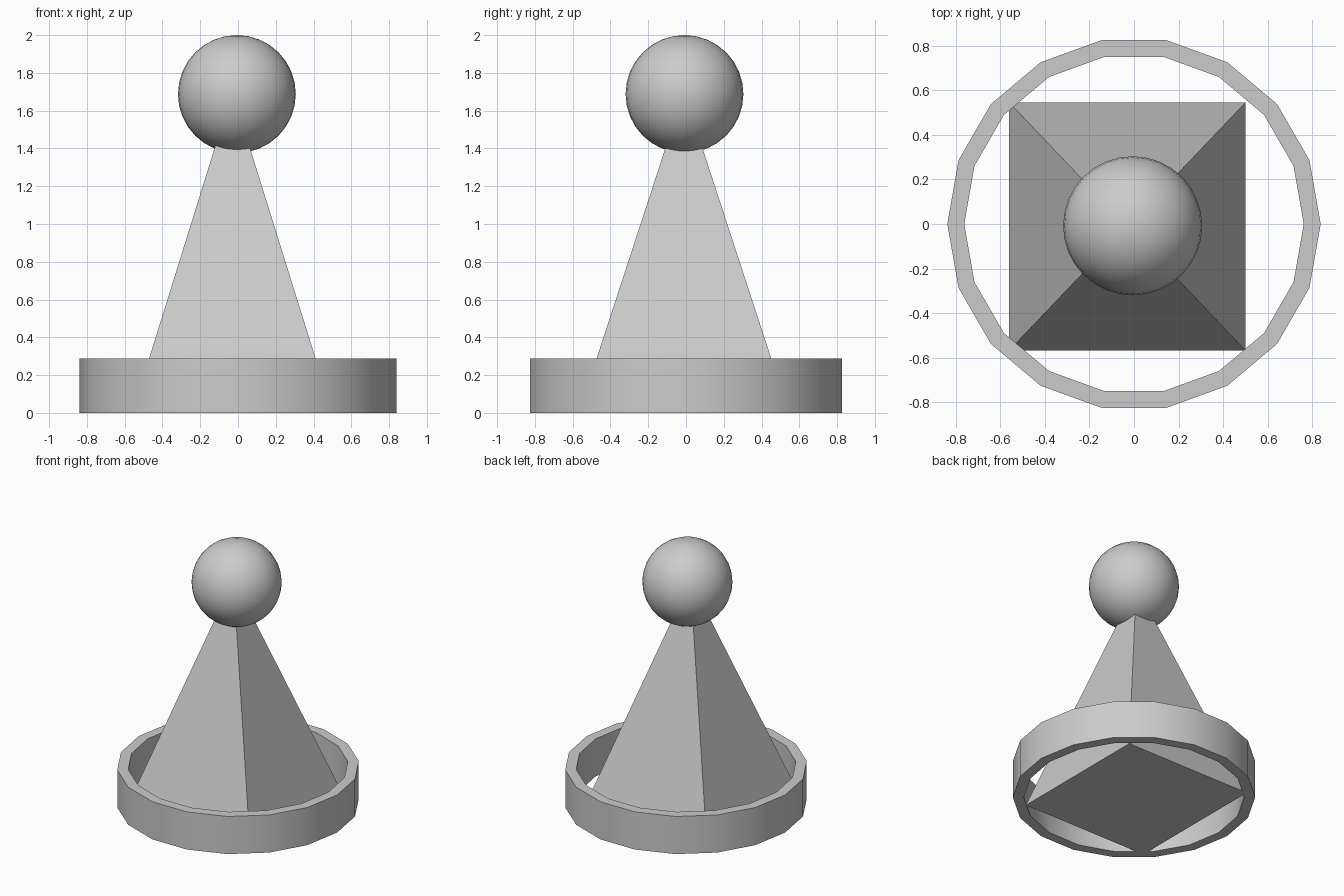
import bpy, bmesh, math

if "Cube" in bpy.data.objects:
    bpy.data.objects.remove(bpy.data.objects["Cube"])

SIDES = 18


def smooth(obj):
    bpy.ops.object.select_all(action='DESELECT')
    bpy.context.view_layer.objects.active = obj
    obj.select_set(True)
    bpy.ops.object.shade_smooth_by_angle(angle=math.radians(30))


# base ring: rectangular section swept round 18 sides
def make_ring(name, outer, inner, height):
    bm = bmesh.new()
    section = [(inner, 0), (outer, 0), (outer, height), (inner, height)]
    loops = []
    for i in range(SIDES):
        a = 2 * math.pi * i / SIDES
        loops.append([bm.verts.new((r * math.cos(a), r * math.sin(a), z))
                      for r, z in section])
    for i in range(SIDES):
        p, q = loops[i], loops[(i + 1) % SIDES]
        for j in range(4):
            k = (j + 1) % 4
            bm.faces.new((p[j], q[j], q[k], p[k]))
    bmesh.ops.recalc_face_normals(bm, faces=bm.faces)
    mesh = bpy.data.meshes.new(name)
    bm.to_mesh(mesh)
    bm.free()
    obj = bpy.data.objects.new(name, mesh)
    bpy.context.collection.objects.link(obj)
    return obj


smooth(make_ring("base_ring", 0.838, 0.762, 0.287))

# four-sided body, slightly off centre, its tip inside the ball
bpy.ops.mesh.primitive_cone_add(vertices=4, radius1=math.sqrt(0.5), radius2=0, depth=1)
body = bpy.context.object
body.name = "pyramid_body"
turn = math.radians(45)
for v in body.data.vertices:
    x, y, z = v.co
    v.co = ((x * math.cos(turn) - y * math.sin(turn)) * 1.06,
            (x * math.sin(turn) + y * math.cos(turn)) * 1.112,
            (z + 0.5) * 1.7)
body.location = (-0.03, -0.011, 0.002)

# ball on top
bpy.ops.mesh.primitive_uv_sphere_add(segments=32, ring_count=16, radius=0.312,
                                     location=(-0.006, -0.008, 1.688))
ball = bpy.context.object
ball.name = "top_ball"
smooth(ball)
